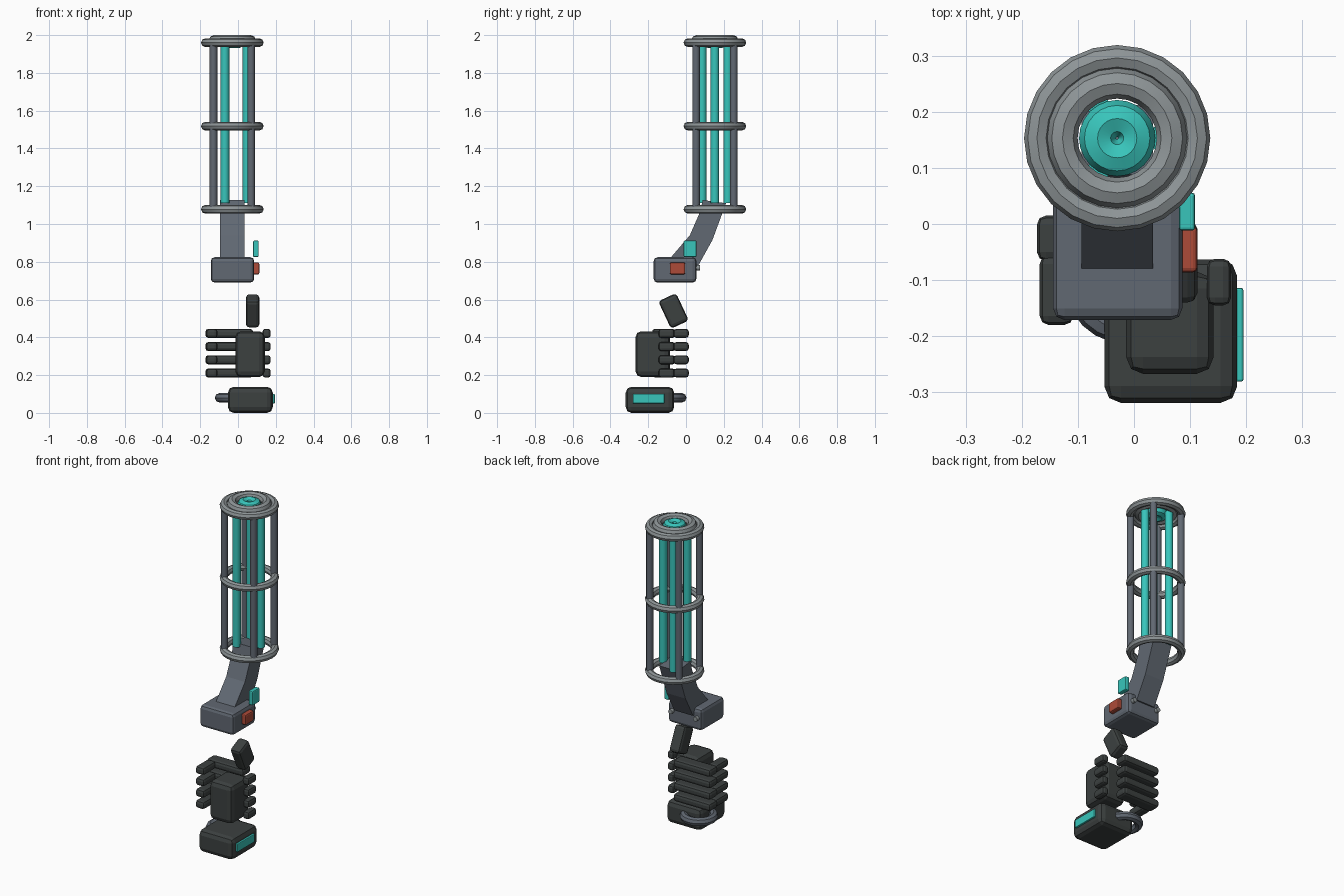
import bpy, bmesh, math
from mathutils import Vector

cube = bpy.data.objects.get("Cube")
if cube:
    bpy.data.objects.remove(cube, do_unlink=True)


def material(name, rgb):
    m = bpy.data.materials.new(name)
    m.use_nodes = True
    color = (*rgb, 1)
    m.diffuse_color = color
    m.node_tree.nodes["Principled BSDF"].inputs["Base Color"].default_value = color
    return m


GLOVE = material("dark glove", (0.045, 0.052, 0.051))
SLATE = material("slate metal", (0.12, 0.14, 0.17))
STEEL = material("pale steel", (0.27, 0.30, 0.31))
TEAL = material("glowing teal", (0.04, 0.56, 0.50))
RED = material("button red", (0.42, 0.07, 0.04))


def finish(obj, name, mat, smooth=True):
    obj.name = obj.data.name = name
    obj.data.materials.append(mat)
    if smooth:
        bpy.ops.object.select_all(action='DESELECT')
        obj.select_set(True)
        bpy.context.view_layer.objects.active = obj
        bpy.ops.object.shade_smooth_by_angle(angle=math.radians(35))
    return obj


def box(name, mat, low, high, bevel=0.01, tilt=0, segments=2):
    """Bevelled block between two corners, tilted about x."""
    low, high = Vector(low), Vector(high)
    bpy.ops.mesh.primitive_cube_add(size=1, location=(low + high) / 2)
    obj = bpy.context.object
    for v in obj.data.vertices:
        v.co *= high - low
    obj.rotation_euler.x = math.radians(tilt)
    mod = obj.modifiers.new("soft edges", 'BEVEL')
    mod.width, mod.segments = bevel, segments
    return finish(obj, name, mat, False)


def tube(name, mat, x, y, z0, z1, radius):
    bpy.ops.mesh.primitive_cylinder_add(vertices=12, radius=radius, depth=z1 - z0,
                                        location=(x, y, (z0 + z1) / 2))
    return finish(bpy.context.object, name, mat)


def ring(name, mat, x, y, z, major, minor):
    bpy.ops.mesh.primitive_torus_add(location=(x, y, z), major_radius=major, minor_radius=minor,
                                     major_segments=24, minor_segments=8)
    return finish(bpy.context.object, name, mat)


# Cage: three hoops, four posts, three glowing rods
CX, CY = -0.03, 0.153
for i, z in enumerate((1.078, 1.518, 1.96)):
    ring(f"cage_hoop_{i + 1}", STEEL, CX, CY, z, 0.143, 0.023)
for i in range(4):
    a = math.radians(45 + 90 * i)
    tube(f"cage_post_{i + 1}", SLATE, CX + 0.141 * math.cos(a), CY + 0.141 * math.sin(a),
         1.07, 1.965, 0.02)
for i in range(3):
    a = math.radians(120 * i)
    tube(f"glow_rod_{i + 1}", TEAL, CX + 0.078 * math.cos(a), CY + 0.078 * math.sin(a),
         1.11, 1.955, 0.023)

# Muzzle: inner hoop with a glowing core
ring("muzzle_ring", STEEL, CX, CY, 1.973, 0.0975, 0.027)
ring("muzzle_core", TEAL, CX, CY, 1.964, 0.035, 0.033)

# Bent arm: side profile extruded across x
profile = [(-0.10, 0.80), (0.02, 0.94), (0.077, 1.07), (0.088, 1.127),
           (0.212, 1.11), (0.14, 0.915), (0.065, 0.78)]
bm = bmesh.new()
face = bm.faces.new([bm.verts.new((CX - 0.064, y, z)) for y, z in profile])
side = bmesh.ops.extrude_face_region(bm, geom=[face])["geom"]
bmesh.ops.translate(bm, vec=(0.128, 0, 0),
                    verts=[g for g in side if isinstance(g, bmesh.types.BMVert)])
bmesh.ops.recalc_face_normals(bm, faces=bm.faces)
mesh = bpy.data.meshes.new("bent_arm")
bm.to_mesh(mesh)
bm.free()
arm = bpy.data.objects.new("bent_arm", mesh)
bpy.context.collection.objects.link(arm)
finish(arm, "bent_arm", SLATE, False)

# Control housing with button, chip and rear bolts
box("housing", SLATE, (-0.144, -0.171, 0.69), (0.086, 0.055, 0.824), 0.02)
box("red_button", RED, (0.07, -0.086, 0.733), (0.113, -0.004, 0.796), 0.008)
box("teal_chip", TEAL, (0.08, -0.012, 0.825), (0.109, 0.056, 0.912), 0.006)
for side_name, x in (("left", 0.055), ("right", -0.115)):
    bolt = tube(f"rear_bolt_{side_name}", STEEL, x, 0.06, 0.755, 0.785, 0.014)
    bolt.location.z = 0.768
    bolt.rotation_euler.x = math.radians(90)

# Hand: thumb, palm and four curled fingers
box("thumb", GLOVE, (0.042, -0.118, 0.46), (0.113, -0.014, 0.62), 0.018, 25)
box("palm", GLOVE, (-0.014, -0.267, 0.19), (0.142, -0.085, 0.432), 0.03)
for i in range(4):
    z = 0.211 + 0.07 * i
    lo, hi = z - 0.024, z + 0.024
    box(f"finger_{i + 1}_base", GLOVE, (-0.168, -0.18, lo), (-0.108, -0.055, hi), 0.016)
    box(f"finger_{i + 1}_middle", GLOVE, (-0.173, -0.066, lo), (0.08, 0.015, hi), 0.016)
    box(f"finger_{i + 1}_tip", GLOVE, (0.13, -0.145, lo), (0.173, -0.062, hi), 0.014)

# Wrist cuff with light strip and hose loop
box("wrist_cuff", GLOVE, (-0.053, -0.319, 0), (0.184, -0.063, 0.138), 0.03)
box("cuff_light", TEAL, (0.18, -0.281, 0.05), (0.195, -0.114, 0.1), 0.004)
ring("cuff_hose", SLATE, -0.015, -0.105, 0.08, 0.083, 0.025)
